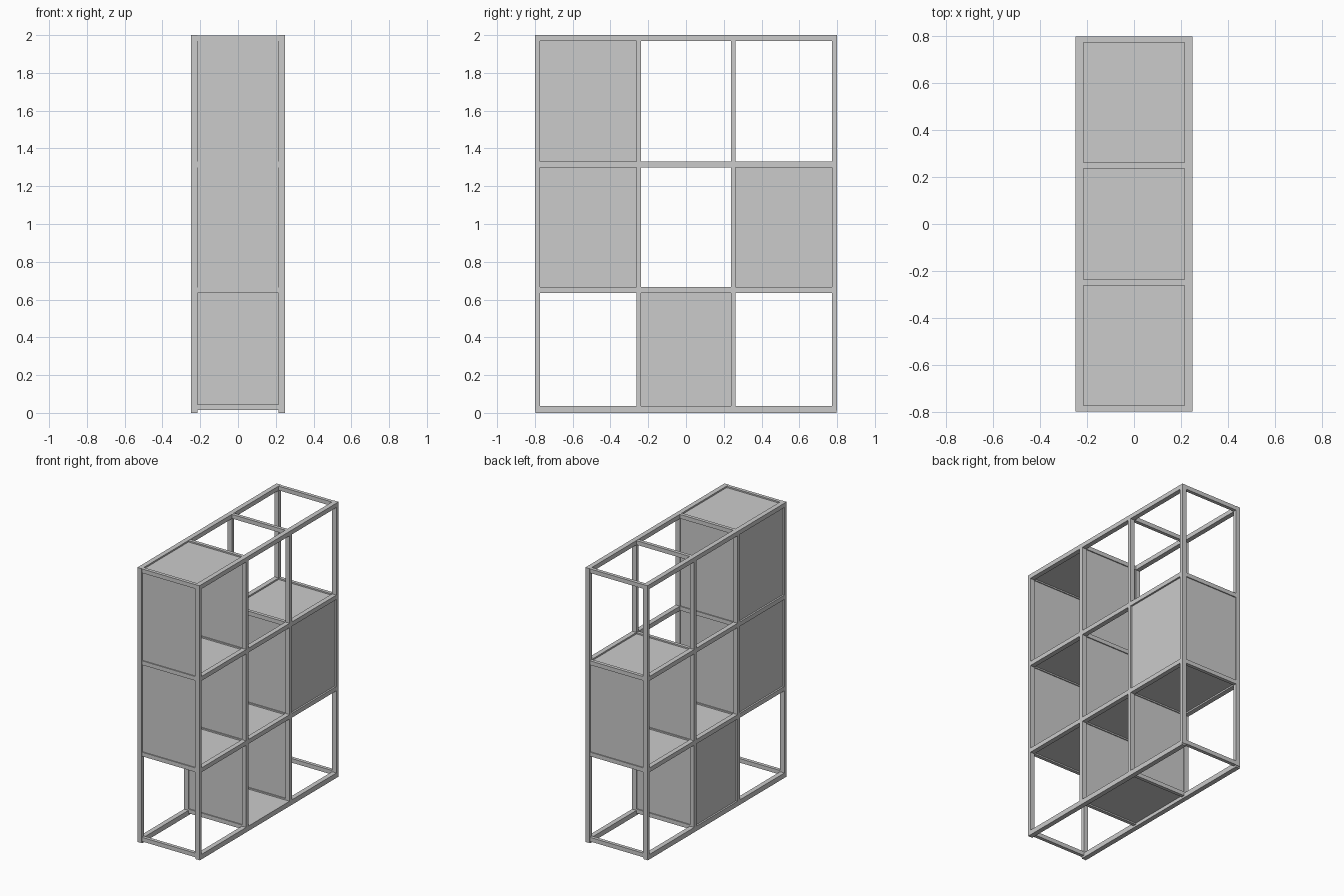
import bpy

if "Cube" in bpy.data.objects:
    bpy.data.objects.remove(bpy.data.objects["Cube"])

YS = [-0.787, -0.25, 0.25, 0.787]       # post centre lines
ZS = [0.018, 0.65, 1.315, 1.984]        # rail centre lines
X = 0.2325                              # side frame centre line
T = 0.01                                # panel thickness


def box(name, x0, x1, y0, y1, z0, z1):
    bpy.ops.mesh.primitive_cube_add(size=1, location=((x0 + x1) / 2, (y0 + y1) / 2, (z0 + z1) / 2))
    ob = bpy.context.object
    ob.name = name
    ob.scale = (x1 - x0, y1 - y0, z1 - z0)
    bpy.ops.object.transform_apply(location=False, rotation=False, scale=True)
    return ob


# upright posts and long rails on both sides
for s in (-1, 1):
    xa, xb = sorted((s * 0.215, s * 0.25))
    for i, y in enumerate(YS):
        h = 0.013
        box("post", xa, xb, y - h, y + h, 0.012, 2.0)
    for i, z in enumerate(ZS):
        h = 0.018 if i == 0 else 0.016
        box("long_rail", xa, xb, -0.796, 0.796, z - h, z + h)

# cross rails at every joint
for y in YS:
    for i, z in enumerate(ZS):
        zc = 0.03 if i == 0 else z
        h = 0.015
        box("cross_rail", -0.216, 0.216, y - 0.0125, y + 0.0125, zc - h, zc + h)

# panelled compartments: (column, row, closed side)
walls, shelves = set(), set()
for c, r, side in ((0, 2, -1), (0, 1, -1), (2, 1, 1), (1, 0, -1)):
    x = side * X
    box("back_panel", x - T / 2, x + T / 2, YS[c], YS[c + 1], ZS[r], ZS[r + 1])
    walls |= {(c, r), (c + 1, r)}
    shelves |= {(c, r), (c, r + 1)}
for c, r in sorted(walls):
    box("divider_panel", -X, X, YS[c] - T / 2, YS[c] + T / 2, ZS[r], ZS[r + 1])
for c, r in sorted(shelves):
    z = 0.03 if r == 0 else ZS[r]
    box("shelf_panel", -X, X, YS[c], YS[c + 1], z - T / 2, z + T / 2)
